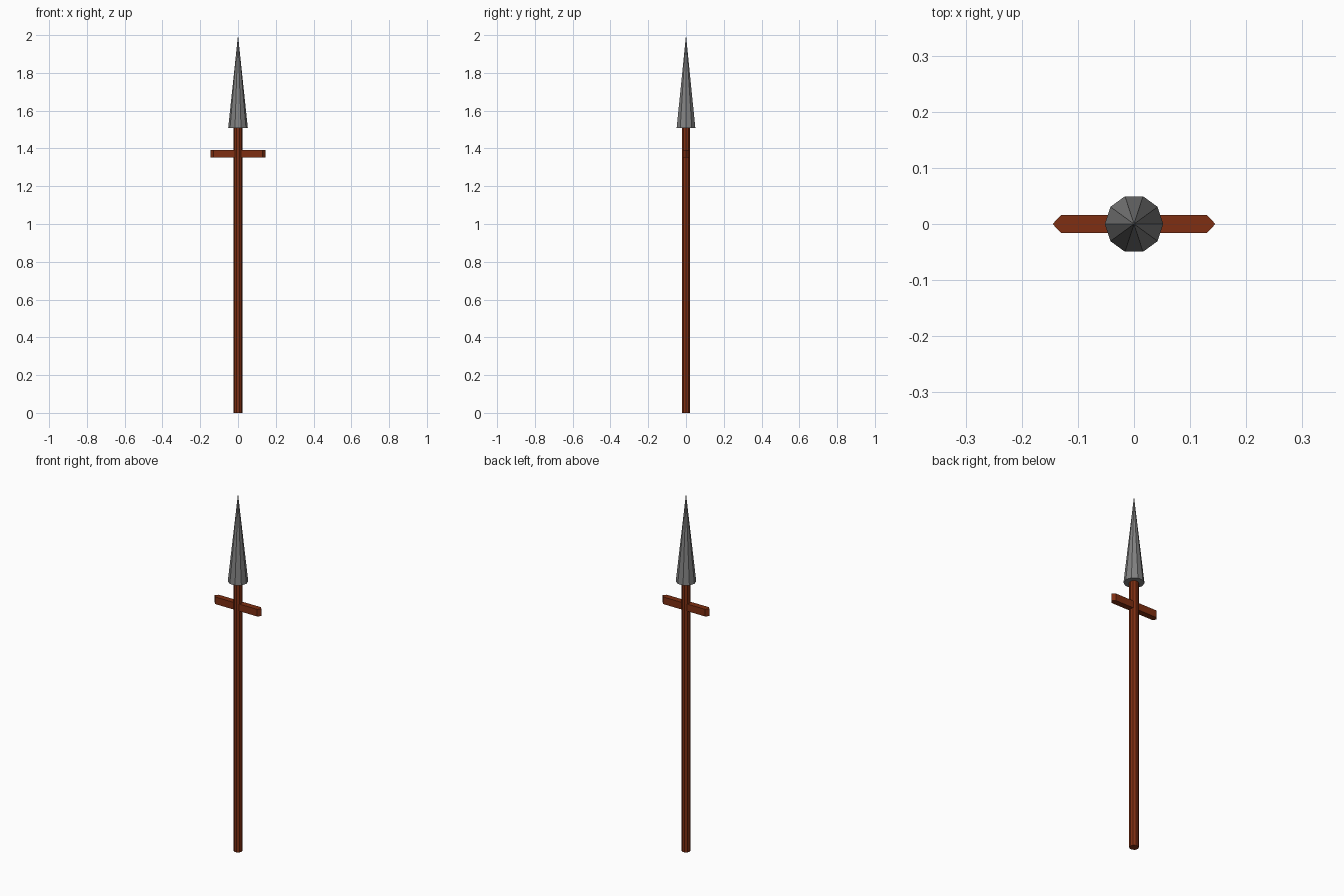
import bpy, bmesh, math
from mathutils import Matrix

if "Cube" in bpy.data.objects:
    bpy.data.objects.remove(bpy.data.objects["Cube"])


def material(name, rgb):
    m = bpy.data.materials.new(name)
    m.diffuse_color = (*rgb, 1)
    m.use_nodes = True
    m.node_tree.nodes["Principled BSDF"].inputs["Base Color"].default_value = m.diffuse_color
    return m


wood = material("red_brown_wood", (0.21, 0.028, 0.006))
steel = material("grey_steel", (0.22, 0.22, 0.22))


def finish(name, bm, mat):
    bmesh.ops.recalc_face_normals(bm, faces=bm.faces)
    me = bpy.data.meshes.new(name)
    bm.to_mesh(me)
    bm.free()
    me.materials.append(mat)
    bpy.context.collection.objects.link(bpy.data.objects.new(name, me))


def tapered(name, r1, r2, z0, z1, mat):
    # ten-sided, with a corner on the x axis
    bm = bmesh.new()
    bmesh.ops.create_cone(
        bm, cap_ends=True, segments=10, radius1=r1, radius2=r2, depth=z1 - z0,
        matrix=Matrix.Translation((0, 0, (z0 + z1) / 2)) @ Matrix.Rotation(math.pi / 2, 4, 'Z'))
    bmesh.ops.remove_doubles(bm, verts=bm.verts, dist=1e-5)
    finish(name, bm, mat)


# Shaft and spear head
tapered("shaft", 0.0235, 0.0235, 0, 1.51, wood)
tapered("spear_head", 0.052, 0, 1.508, 2.0, steel)

# Crossbar: flat bar with pointed ends, extruded upwards
bm = bmesh.new()
outline = [(0.145, 0), (0.13, 0.016), (-0.13, 0.016),
           (-0.145, 0), (-0.13, -0.016), (0.13, -0.016)]
face = bm.faces.new([bm.verts.new((x, y, 1.352)) for x, y in outline])
top = bmesh.ops.extrude_face_region(bm, geom=[face])["geom"]
bmesh.ops.translate(bm, vec=(0, 0, 0.04),
                    verts=[v for v in top if isinstance(v, bmesh.types.BMVert)])
# extrusion may drop the starting face, so close any open end
bmesh.ops.holes_fill(bm, edges=[e for e in bm.edges if e.is_boundary], sides=0)
finish("crossbar", bm, wood)
